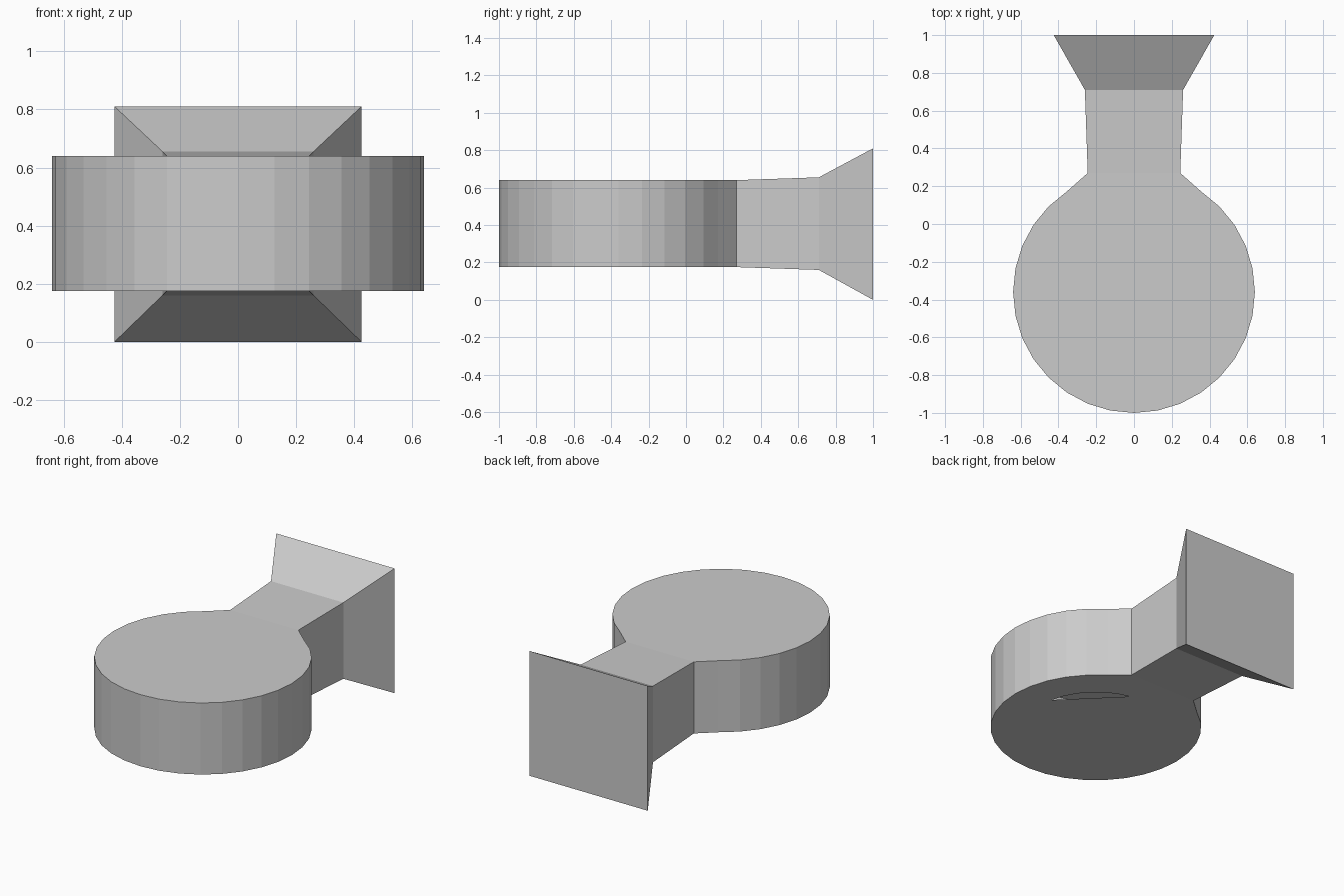
import bpy, bmesh
from math import cos, sin, pi

if "Cube" in bpy.data.objects:
    bpy.data.objects.remove(bpy.data.objects["Cube"])

SIDES = 32
CY, R, R_IN = -0.36, 0.64, 0.43
Z0, Z1, Z_CAV = 0.175, 0.64, 0.60


def rim(k, r, z):
    a = 2 * pi * k / SIDES
    return (r * cos(a), CY + r * sin(a), z)


def finish(bm, name):
    me = bpy.data.meshes.new(name)
    bm.to_mesh(me)
    bm.free()
    ob = bpy.data.objects.new(name, me)
    bpy.context.collection.objects.link(ob)
    return ob


bm = bmesh.new()

# Drum wall and top, left open at the back where the neck joins
ks = list(range(10, 39))
lo = [bm.verts.new(rim(k, R, Z0)) for k in ks]
hi = [bm.verts.new(rim(k, R, Z1)) for k in ks]
for v in (lo[0], lo[-1], hi[0], hi[-1]):
    v.co.y = 0.27
for i in range(len(ks) - 1):
    bm.faces.new((lo[i], lo[i + 1], hi[i + 1], hi[i]))
bm.faces.new(hi)

# Underside ring around a round cavity
inner = [bm.verts.new(rim(k, R_IN, Z0)) for k in range(SIDES)]
roof = [bm.verts.new(rim(k, R_IN, Z_CAV)) for k in range(SIDES)]
for i, k in enumerate(ks[:-1]):
    bm.faces.new((lo[i], inner[k % SIDES], inner[(k + 1) % SIDES], lo[i + 1]))
bm.faces.new([lo[0], lo[-1]] + inner[6:11])
for k in range(SIDES):
    n = (k + 1) % SIDES
    bm.faces.new((inner[k], inner[n], roof[n], roof[k]))
bm.faces.new(roof)

# Neck and flared end, as successive rectangular rings
ring = [lo[-1], lo[0], hi[0], hi[-1]]
for y, w, za, zb in ((0.71, 0.26, 0.16, 0.655), (1.0, 0.425, 0.0, 0.81)):
    new = [bm.verts.new(p) for p in
           ((w, y, za), (-w, y, za), (-w, y, zb), (w, y, zb))]
    for i in range(4):
        j = (i + 1) % 4
        bm.faces.new((ring[i], ring[j], new[j], new[i]))
    ring = new
bm.faces.new(ring)
bmesh.ops.recalc_face_normals(bm, faces=bm.faces)
finish(bm, "drum_with_flared_neck")

# Flat cover over the cavity, with one segment left open
bm = bmesh.new()
bm.faces.new([bm.verts.new(rim(k, R_IN, Z0)) for k in range(33, 6, -1)])
finish(bm, "base_cover")
